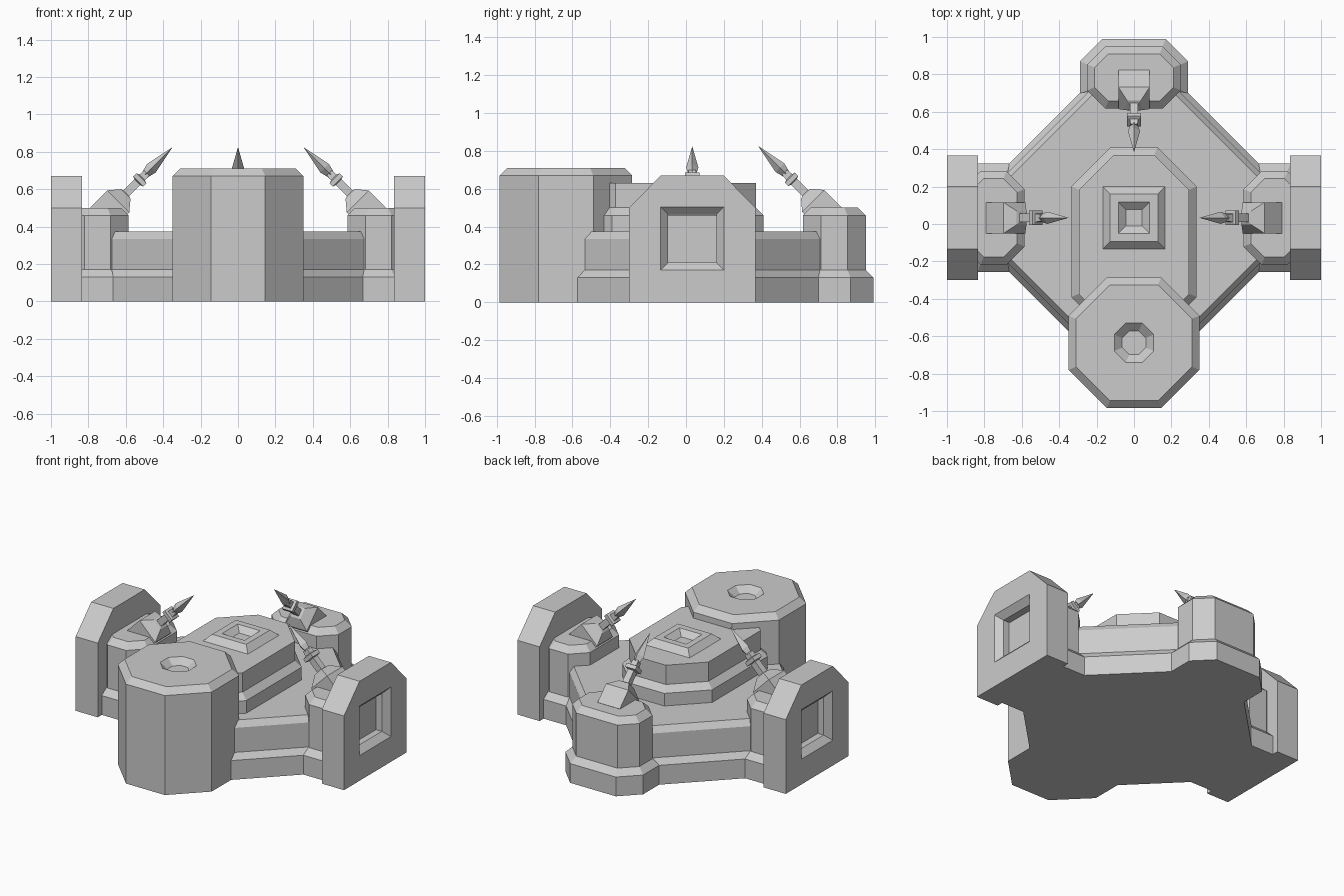
import bpy, bmesh, math
from mathutils import Matrix, Vector

if "Cube" in bpy.data.objects:
    bpy.data.objects.remove(bpy.data.objects["Cube"])

stone = bpy.data.materials.new("grey stone")
stone.use_nodes = True
GREY = (0.6, 0.6, 0.6, 1)
stone.diffuse_color = GREY
stone.node_tree.nodes["Principled BSDF"].inputs["Base Color"].default_value = GREY

CENTRE = Matrix.Translation((0, 0.033, 0))


def finish(name, bm, matrix):
    bmesh.ops.recalc_face_normals(bm, faces=bm.faces)
    mesh = bpy.data.meshes.new(name)
    bm.to_mesh(mesh)
    bm.free()
    mesh.materials.append(stone)
    obj = bpy.data.objects.new(name, mesh)
    bpy.context.collection.objects.link(obj)
    obj.matrix_world = matrix
    return obj


def outline(x0, x1, y0, y1, cut):
    """Rectangle with its corners cut off."""
    if cut <= 0:
        return [(x0, y0), (x1, y0), (x1, y1), (x0, y1)]
    return [(x0 + cut, y0), (x1 - cut, y0), (x1, y0 + cut), (x1, y1 - cut),
            (x1 - cut, y1), (x0 + cut, y1), (x0, y1 - cut), (x0, y0 + cut)]


def tiers(name, rect, cut, levels, matrix=CENTRE):
    """Stack outlines, each level being (inset, height)."""
    x0, x1, y0, y1 = rect
    bm = bmesh.new()
    rings = []
    for d, z in levels:
        c = cut - d * (2 - math.sqrt(2)) if cut else 0
        pts = outline(x0 + d, x1 - d, y0 + d, y1 - d, c)
        rings.append([bm.verts.new((x, y, z)) for x, y in pts])
    for a, b in zip(rings, rings[1:]):
        n = len(a)
        for i in range(n):
            bm.faces.new((a[i], a[(i + 1) % n], b[(i + 1) % n], b[i]))
    bm.faces.new(rings[0])
    bm.faces.new(rings[-1])
    return finish(name, bm, matrix)


def square(h):
    return (-h, h, -h, h)


def slab(name, matrix):
    """Upright end wall with sloped shoulders and a recessed window."""
    half, flat = 0.333, 0.167
    profile = [(-half, 0), (half, 0), (half, 0.5), (flat, 0.67), (-flat, 0.67), (-half, 0.5)]
    bm = bmesh.new()
    face = bm.faces.new([bm.verts.new((0.835, y, z)) for y, z in profile])
    grown = bmesh.ops.extrude_face_region(bm, geom=[face])["geom"]
    bmesh.ops.translate(bm, vec=(0.165, 0, 0),
                        verts=[g for g in grown if isinstance(g, bmesh.types.BMVert)])
    wall = finish(name, bm, matrix)
    place = matrix @ Matrix.Translation((1, 0, 0.337)) @ Matrix.Rotation(-math.pi / 2, 4, "Y")
    cutter = tiers("window_cutter", square(flat), 0,
                   [(-0.02, -0.02), (0.04, 0.04), (0.04, 0.12)], place)
    cutter.hide_render = True
    mod = wall.modifiers.new("window", "BOOLEAN")
    mod.operation = "DIFFERENCE"
    mod.solver = "EXACT"
    mod.object = cutter
    bpy.context.view_layer.objects.active = wall
    bpy.ops.object.modifier_apply(modifier=mod.name)
    bpy.data.objects.remove(cutter)


# Diamond-shaped deck with a stepped plinth
tiers("deck", square(0.677), 0.3,
      [(0, 0), (0, 0.13), (0.028, 0.17), (0.028, 0.335), (0.055, 0.375)],
      CENTRE @ Matrix.Rotation(math.pi / 4, 4, "Z"))

# Central hall with a raised, hollowed roof hatch
tiers("hall", (-0.335, 0.335, -0.633, 0.377), 0.21,
      [(0, 0.3), (0, 0.46), (0.04, 0.5), (0.04, 0.63)])
tiers("roof_hatch", square(0.167), 0,
      [(0, 0.62), (0, 0.63), (0.04, 0.67), (0.083, 0.67), (0.123, 0.635)])

# Large octagonal front tower with a dished opening
tiers("front_tower", square(0.35), 0.205,
      [(0, 0), (0, 0.67), (0.04, 0.71), (0.245, 0.71), (0.287, 0.67)],
      Matrix.Translation((0, -0.635, 0)))

# Three gun pods around the deck; the side ones carry end walls
for side, angle in (("left", 0), ("back", 90), ("right", 180)):
    turn = CENTRE @ Matrix.Rotation(math.radians(angle), 4, "Z")
    tiers(side + "_pod", (0.545, 0.957, -0.29, 0.29), 0.12,
          [(0, 0), (0, 0.13), (0.04, 0.17), (0.04, 0.46), (0.08, 0.5)], turn)
    aim = turn @ Matrix.Translation((0.64, 0, 0.535)) @ Matrix.Rotation(-math.pi / 4, 4, "Y")
    tiers(side + "_gun_mount", square(0.083), 0,
          [(0, -0.13), (0, 0), (0.046, 0.055), (0.061, 0.06), (0.061, 0.145),
           (0.045, 0.15), (0.045, 0.175), (0.061, 0.18), (0.064, 0.215)], aim)
    tiers(side + "_gun_spike", square(0.023), 0,
          [(0.009, 0.2), (0, 0.25), (0.0225, 0.408)],
          aim @ Matrix.Rotation(math.pi / 4, 4, "Z"))
    if side != "back":
        slab(side + "_end_wall", turn)
